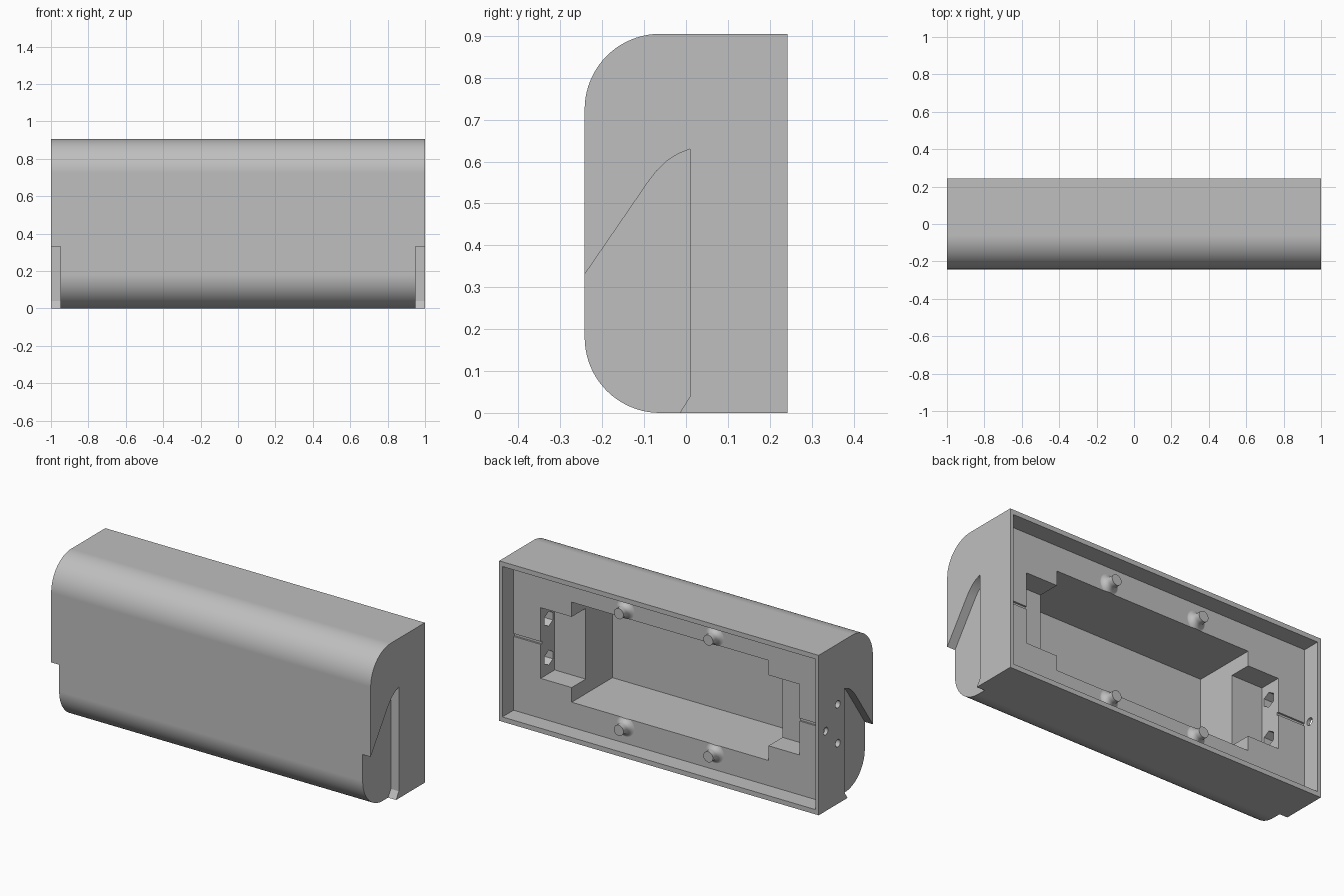
import bpy, bmesh, math
from mathutils import Matrix, Vector

if "Cube" in bpy.data.objects:
    bpy.data.objects.remove(bpy.data.objects["Cube"], do_unlink=True)

H, D = 0.905, 0.242          # height, half depth
MID = H / 2
FLOOR = D - 0.1              # y of the back recess floor

grey = bpy.data.materials.new("plain grey")
grey.use_nodes = True
colour = (0.52, 0.52, 0.52, 1)
grey.diffuse_color = colour
grey.node_tree.nodes["Principled BSDF"].inputs["Base Color"].default_value = colour


def finish(name, bm):
    bmesh.ops.recalc_face_normals(bm, faces=bm.faces)
    mesh = bpy.data.meshes.new(name)
    bm.to_mesh(mesh)
    bm.free()
    mesh.materials.append(grey)
    ob = bpy.data.objects.new(name, mesh)
    bpy.context.collection.objects.link(ob)
    return ob


def prism(name, points, x0, x1):
    """Extrude a (y, z) outline along x."""
    bm = bmesh.new()
    face = bm.faces.new([bm.verts.new((x0, y, z)) for y, z in points])
    new = bmesh.ops.extrude_face_region(bm, geom=[face])["geom"]
    bmesh.ops.translate(bm, vec=(x1 - x0, 0, 0),
                        verts=[v for v in new if isinstance(v, bmesh.types.BMVert)])
    return finish(name, bm)


def box(name, half_x, y0, y1, half_z):
    z0, z1 = MID - half_z, MID + half_z
    return prism(name, [(y0, z0), (y1, z0), (y1, z1), (y0, z1)], -half_x, half_x)


def rod(name, radius, start, end, sides=32):
    start, end = Vector(start), Vector(end)
    axis = end - start
    bm = bmesh.new()
    bmesh.ops.create_cone(bm, cap_ends=True, segments=sides, radius1=radius,
                          radius2=radius, depth=axis.length)
    turn = axis.to_track_quat("Z", "Y").to_matrix().to_4x4()
    bm.transform(Matrix.Translation((start + end) / 2) @ turn)
    return finish(name, bm)


def combine(ob, other, operation="DIFFERENCE"):
    mod = ob.modifiers.new(other.name, "BOOLEAN")
    mod.operation, mod.solver, mod.object = operation, "EXACT", other
    bpy.context.view_layer.objects.active = ob
    bpy.ops.object.modifier_apply(modifier=mod.name)
    bpy.data.objects.remove(other, do_unlink=True)


def arc(cy, cz, r, a0, a1, steps):
    angles = [math.radians(a0 + (a1 - a0) * i / steps) for i in range(steps + 1)]
    return [(cy + r * math.cos(a), cz + r * math.sin(a)) for a in angles]


# Housing with rounded front edges
R = 0.18
outline = [(D, 0), (D, H)]
outline += arc(R - D, H - R, R, 90, 180, 20)
outline += arc(R - D, R, R, 180, 270, 20)
housing = prism("housing", outline, -1, 1)

# Shallow recess in the back
combine(housing, box("back_recess", 0.98, FLOOR, 0.4, MID - 0.027))

# Flared mounting posts on the recess floor
post_spots = [(x, MID + s * 0.33) for x in (-0.28, 0.28) for s in (-1, 1)]
for x, z in post_spots:
    profile = [(0, 0.06), (0.03, 0.06)] + arc(0.066, 0.035, 0.036, 180, 270, 8)
    profile += [(0.066, -0.01), (0, -0.01)]
    bm = bmesh.new()
    verts = [bm.verts.new((r, 0, h)) for r, h in profile]
    edges = [bm.edges.new(pair) for pair in zip(verts, verts[1:])]
    bmesh.ops.spin(bm, geom=verts + edges, axis=(0, 0, 1), cent=(0, 0, 0),
                   steps=32, angle=math.tau)
    bmesh.ops.remove_doubles(bm, verts=bm.verts, dist=1e-5)
    bm.transform(Matrix.Translation((x, FLOOR, z)) @ Matrix.Rotation(-math.pi / 2, 4, "X"))
    combine(housing, finish("post", bm), "UNION")

# Deep central pocket, shallower end pockets and thin floor grooves
combine(housing, box("main_pocket", 0.616, 0.02 - D, 0.2, 0.283))
combine(housing, box("end_pockets", 0.81, D - 0.225, 0.19, 0.2))
combine(housing, box("floor_groove", 0.98, FLOOR - 0.01, FLOOR + 0.01, 0.008))

# Holes in the posts and the floor
for x, z in post_spots:
    combine(housing, rod("post_hole", 0.018, (x, FLOOR - 0.04, z), (x, D, z)))
for x in (-0.52, 0.52):
    for s in (-1, 1):
        z = MID + s * 0.33
        combine(housing, rod("floor_hole", 0.019, (x, FLOOR - 0.1, z), (x, D, z)))

# Bracket notch, bolt holes and nut seats at each end
notch = [(-0.3, -0.05), (-0.3, 0.246), (-0.09, 0.552), (-0.07, 0.578), (-0.045, 0.602),
         (-0.02, 0.618), (0.01, 0.63), (0.01, 0.04), (-0.046, -0.05)]
for side in (-1, 1):
    combine(housing, prism("end_notch", notch, side * 0.95, side * 1.1))
    combine(housing, rod("rim_hole", 0.021, (side * 0.93, 0.18, MID), (side * 1.1, 0.18, MID)))
    for s in (-1, 1):
        z = MID + s * 0.11
        combine(housing, rod("bolt_hole", 0.021, (side * 0.75, 0.07, z), (side * 1.1, 0.07, z)))
        combine(housing, rod("nut_seat", 0.042, (side * 0.75, 0.07, z), (side * 0.88, 0.07, z), 6))

# Smooth curved faces, keeping flat faces and sharp edges crisp
bpy.ops.object.select_all(action="DESELECT")
housing.select_set(True)
bpy.context.view_layer.objects.active = housing
bpy.ops.object.shade_smooth_by_angle(angle=math.radians(30))
weighted = housing.modifiers.new("flat_normals", "WEIGHTED_NORMAL")
weighted.keep_sharp = True
